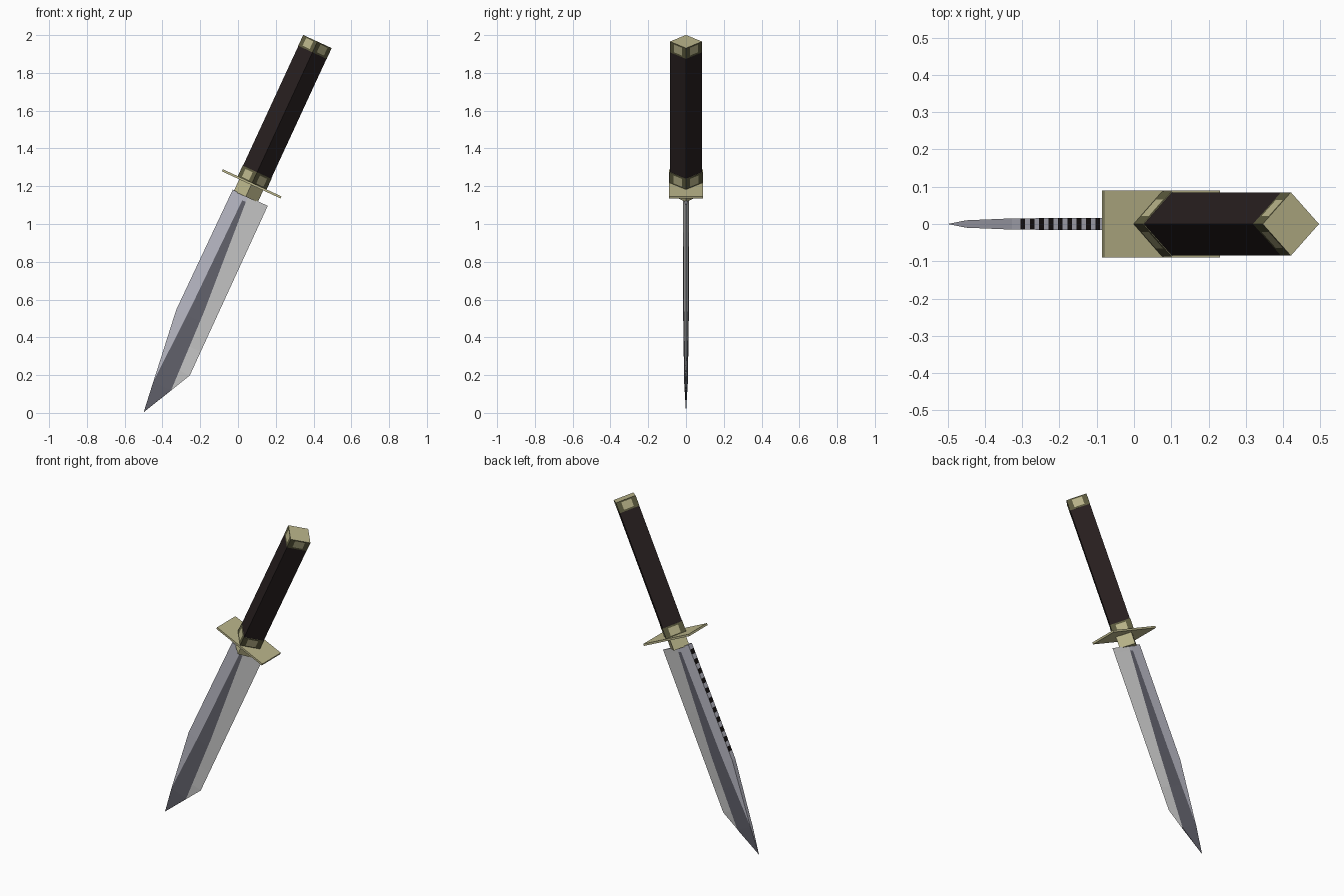
import bpy, bmesh, math

if "Cube" in bpy.data.objects:
    bpy.data.objects.remove(bpy.data.objects["Cube"])

TILT = math.radians(24.8)          # knife leans in the XZ plane
ORIGIN = (0.0725, 0, 1.2125)       # centre of the guard


def material(name, rgb):
    m = bpy.data.materials.new(name)
    m.diffuse_color = (*rgb, 1)
    m.use_nodes = True
    m.node_tree.nodes["Principled BSDF"].inputs["Base Color"].default_value = m.diffuse_color
    return m


steel = material("steel", (0.50, 0.50, 0.57))
bevel = material("edge_steel", (0.61, 0.61, 0.61))
fuller = material("dark_steel", (0.127, 0.127, 0.156))
black = material("black", (0.008, 0.006, 0.006))
grip = material("dark_brown_grip", (0.021, 0.014, 0.014))
brass = material("brass", (0.50, 0.47, 0.26))
dark_brass = material("dark_brass", (0.11, 0.105, 0.05))


def loft(name, rings, mats, rule):
    """Skin a list of rings; rule(segment, side) gives the material index."""
    bm = bmesh.new()
    rows = [[bm.verts.new(p) for p in r] for r in rings]
    n = len(rows[0])
    for s in range(len(rows) - 1):
        for k in range(n):
            j = (k + 1) % n
            f = bm.faces.new((rows[s][k], rows[s][j], rows[s + 1][j], rows[s + 1][k]))
            f.material_index = rule(s, k)
    bm.faces.new(rows[0])
    bm.faces.new(rows[-1])
    bmesh.ops.remove_doubles(bm, verts=bm.verts, dist=0.0001)
    bmesh.ops.recalc_face_normals(bm, faces=bm.faces)
    me = bpy.data.meshes.new(name)
    bm.to_mesh(me)
    bm.free()
    for m in mats:
        me.materials.append(m)
    ob = bpy.data.objects.new(name, me)
    ob.location = ORIGIN
    ob.rotation_euler = (0, TILT, 0)
    bpy.context.collection.objects.link(ob)
    return ob


def diamond(w, d, u, cuts=(0,)):
    """Four-sided ring, with optional extra points along each side."""
    c = [(w, 0), (0, d), (-w, 0), (0, -d)]
    return [(c[i][0] * (1 - t) + c[(i + 1) % 4][0] * t,
             c[i][1] * (1 - t) + c[(i + 1) % 4][1] * t, u)
            for i in range(4) for t in cuts]


def lerp(u, pts):
    """Piecewise linear lookup, points listed from top to tip."""
    for (u0, a), (u1, b) in zip(pts, pts[1:]):
        if u >= u1:
            return a + (b - a) * (u - u0) / (u1 - u0)
    return pts[-1][1]


# Handle and its brass end caps with dark corners
loft("handle", [diamond(0.082, 0.084, u) for u in (0.06, 0.775)], [grip], lambda s, k: 0)
CUTS = (0, 0.25, 0.75)


def brass_cap(name, w, d, levels):
    loft(name, [diamond(w, d, u, CUTS) for u in levels], [brass, dark_brass],
         lambda s, k: 0 if k % 3 == 1 and s == 1 else 1)


brass_cap("pommel", 0.083, 0.085, (0.767, 0.777, 0.822, 0.83))
brass_cap("collar", 0.084, 0.087, (0.0, 0.012, 0.058, 0.068))
loft("neck", [diamond(0.07, 0.06, u) for u in (-0.075, 0)], [brass], lambda s, k: 0)

# Guard plate
loft("guard", [[(-0.171, -0.09, u), (0.171, -0.09, u), (0.171, 0.09, u), (-0.171, 0.09, u)]
               for u in (-0.006, 0.006)], [brass], lambda s, k: 0)

# Blade: spine, painted fuller stripe and bevelled edge
TIP = -1.338
SPINE = [(-0.07, -0.078), (-0.7735, -0.083), (TIP, -0.012)]
EDGE = [(-0.07, 0.126), (-1.058, 0.128), (TIP, -0.012)]
LEFT = [(-0.07, -0.009), (-0.1, -0.009), (-0.74, -0.018), (-1.17, -0.0335), (TIP, -0.012)]
RIGHT = [(-0.07, 0.012), (-0.1, 0.012), (-0.72, 0.055), (-1.17, 0.071), (TIP, -0.012)]
THICK = [(-0.07, 0.017), (-0.7735, 0.015), (-1.17, 0.010), (TIP, 0)]
RIDGE = [(-0.07, 0.016), (-0.7735, 0.011), (-1.17, 0.003), (TIP, 0)]
TEETH = 21
levels = [-0.07] + [-0.1 - 0.62 * i / TEETH for i in range(TEETH + 1)]
levels += [-0.7735, -0.92, -1.058, -1.17, TIP]


def blade_ring(u):
    h, r = lerp(u, THICK), lerp(u, RIDGE)
    s, l, m, e = (lerp(u, t) for t in (SPINE, LEFT, RIGHT, EDGE))
    return [(s, h, u), (l, h, u), (m, r, u), (e, 0, u), (m, -r, u), (l, -h, u), (s, -h, u)]


def blade_colour(s, k):
    if k == 6:                                   # black teeth painted on the spine
        return 3 if 1 <= s <= TEETH and s % 2 else 0
    if s == len(levels) - 2:                     # dark tip
        return 2
    if k in (1, 4):
        return 2 if s else 0
    return 1 if k in (2, 3) else 0


loft("blade", [blade_ring(u) for u in levels], [steel, bevel, fuller, black], blade_colour)
